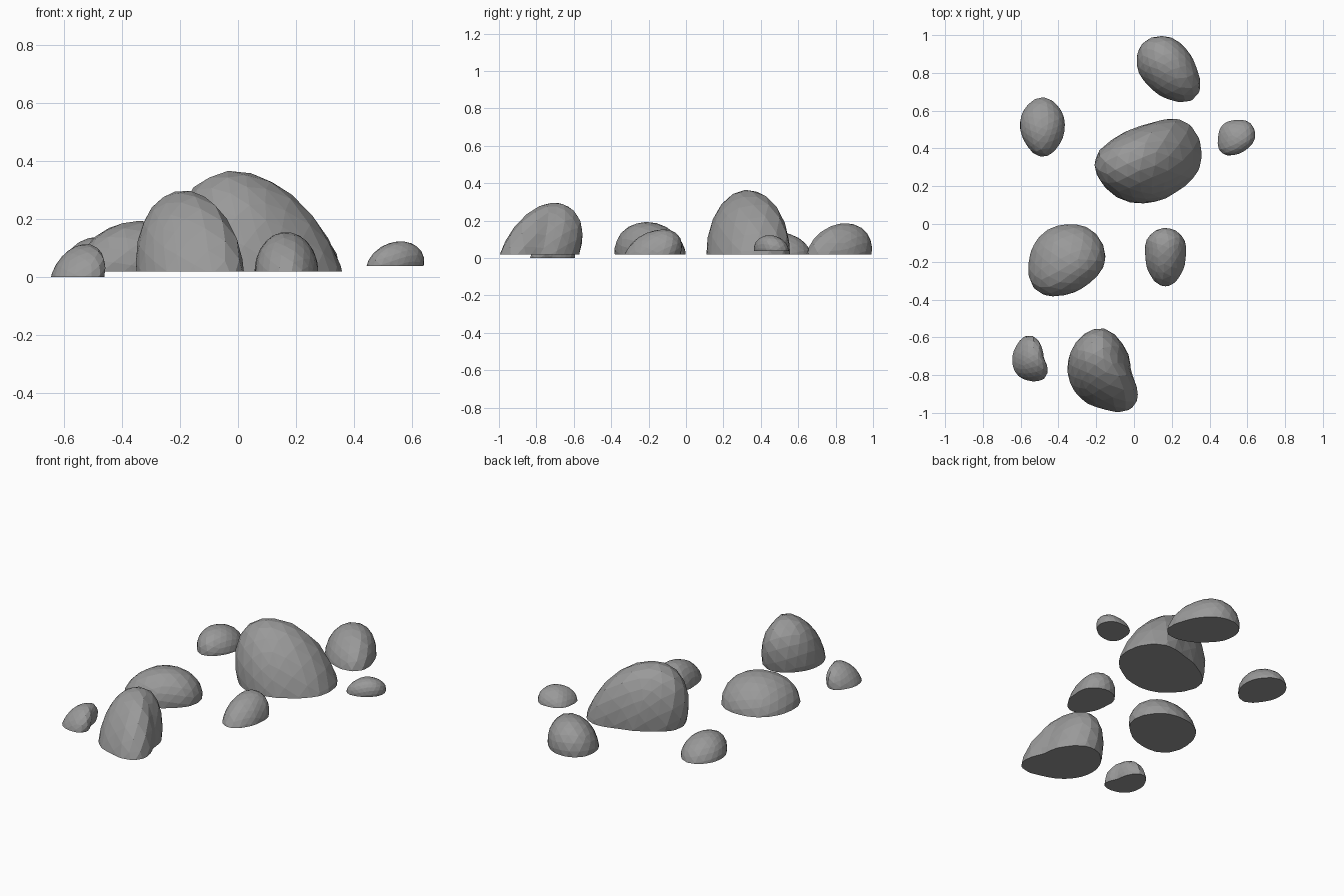
import bpy, bmesh, random
from math import atan2, tau, hypot, sqrt
from mathutils import Euler, Vector

if "Cube" in bpy.data.objects:
    bpy.data.objects.remove(bpy.data.objects["Cube"])

random.seed(4)

# dark grey stone
stone = bpy.data.materials.new("dark_stone")
stone.diffuse_color = (0.32, 0.32, 0.32, 1)
stone.use_nodes = True
stone.node_tree.nodes["Principled BSDF"].inputs["Base Color"].default_value = stone.diffuse_color


def footprint(radii, ang):
    """Smooth periodic (Catmull-Rom) radius through evenly spaced samples."""
    n = len(radii)
    u = (ang % tau) / tau * n
    i = int(u)
    t = u - i
    a, b, c, d = (radii[(i + k) % n] for k in (-1, 0, 1, 2))
    return b + 0.5 * t * (c - a + t * (2*a - 5*b + 4*c - d + t * (3*(b - c) + d - a)))


def rock(name, centre, lean, base, top, radii):
    bm = bmesh.new()
    bmesh.ops.create_icosphere(bm, subdivisions=3, radius=1)
    spin = Euler([random.uniform(0, tau) for _ in range(3)]).to_matrix()
    bmesh.ops.rotate(bm, verts=bm.verts, matrix=spin)
    # keep the upper half and close its flat underside
    bmesh.ops.bisect_plane(bm, geom=bm.verts[:] + bm.edges[:] + bm.faces[:], dist=1e-4,
                           plane_co=(0, 0, 0), plane_no=(0, 0, 1), clear_inner=True)
    rim = [e for e in bm.edges if e.is_boundary]
    bmesh.ops.contextual_create(bm, geom=rim)
    peak = max(v.co.z for v in bm.verts)
    # stretch to the footprint, leaning the dome towards its peak
    for v in bm.verts:
        x, y, z = v.co
        flat = hypot(x, y)
        dx, dy = (x / flat, y / flat) if flat > 1e-6 else (0.0, 0.0)
        r = footprint(radii, atan2(y, x))
        # pull the foot in where the leaning dome overhangs it
        over = max(0.0, lean[0] * dx + lean[1] * dy)
        r = sqrt(max(r * r - over * over, 0.0001))
        v.co = Vector((centre[0] + dx * r * flat + lean[0] * z,
                       centre[1] + dy * r * flat + lean[1] * z,
                       base + (top - base) * max(z, 0) / peak))
    bmesh.ops.recalc_face_normals(bm, faces=bm.faces)
    mesh = bpy.data.meshes.new(name)
    bm.to_mesh(mesh)
    bm.free()
    mesh.materials.append(stone)
    obj = bpy.data.objects.new(name, mesh)
    bpy.context.collection.objects.link(obj)


# radii run counter-clockwise from +x in 45 degree steps
rock("boulder_large", (0.08, 0.33), (-0.10, 0.0), 0.018, 0.365,
     (0.277, 0.29, 0.20, 0.213, 0.29, 0.26, 0.22, 0.22))
rock("boulder_front", (-0.17, -0.79), (-0.02, 0.09), 0.018, 0.295,
     (0.158, 0.185, 0.24, 0.213, 0.182, 0.175, 0.19, 0.245))
rock("boulder_left", (-0.36, -0.19), (0.02, -0.02), 0.018, 0.193,
     (0.208, 0.21, 0.19, 0.188, 0.197, 0.227, 0.185, 0.175))
rock("stone_centre", (0.165, -0.17), (0.0, 0.05), 0.018, 0.153,
     (0.11, 0.138, 0.15, 0.135, 0.106, 0.123, 0.162, 0.125))
rock("boulder_back", (0.175, 0.825), (0.0, 0.03), 0.018, 0.185,
     (0.157, 0.144, 0.168, 0.185, 0.158, 0.136, 0.164, 0.218))
rock("stone_back_left", (-0.485, 0.515), (0.0, -0.02), 0.018, 0.137,
     (0.119, 0.134, 0.156, 0.134, 0.119, 0.126, 0.16, 0.13))
rock("pebble_right", (0.54, 0.455), (0.02, -0.01), 0.038, 0.122,
     (0.10, 0.11, 0.096, 0.10, 0.096, 0.11, 0.087, 0.083))
rock("pebble_front_left", (-0.555, -0.725), (0.03, 0.02), 0.0, 0.112,
     (0.081, 0.095, 0.135, 0.103, 0.09, 0.096, 0.106, 0.122))
